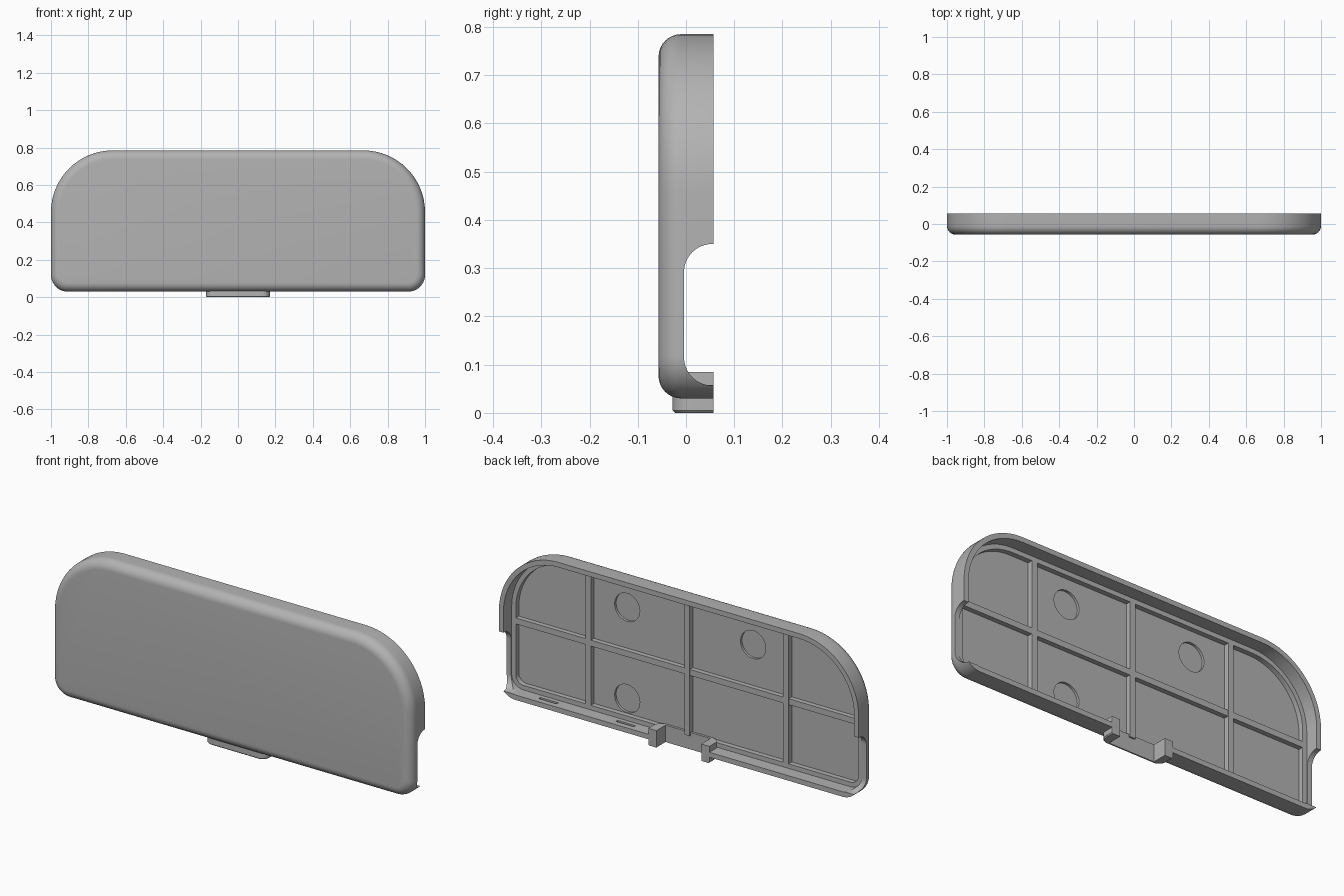
import bpy, bmesh, math
from mathutils import Matrix

cube = bpy.data.objects.get("Cube")
if cube:
    bpy.data.objects.remove(cube, do_unlink=True)

grey = bpy.data.materials.new("plain grey")
grey.use_nodes = True
colour = (0.45, 0.45, 0.45, 1)
grey.diffuse_color = colour
grey.node_tree.nodes["Principled BSDF"].inputs["Base Color"].default_value = colour

BOTTOM, TOP = 0.03, 0.785
LEDGE, FLOOR = -0.008, -0.033


def rounded_rect(x0, x1, z0, z1, r_low, r_high, steps=16):
    """Counter-clockwise outline with separate lower and upper corner radii."""
    corners = [(x1 - r_low, z0 + r_low, r_low, -90), (x1 - r_high, z1 - r_high, r_high, 0),
               (x0 + r_high, z1 - r_high, r_high, 90), (x0 + r_low, z0 + r_low, r_low, 180)]
    points = []
    for cx, cz, r, start in corners:
        for i in range(steps + 1):
            a = math.radians(start + 90 * i / steps)
            points.append((cx + r * math.cos(a), cz + r * math.sin(a)))
    return points


def loft(name, rings):
    """Skin matching rings of 3D points and cap both ends."""
    bm = bmesh.new()
    loops = [[bm.verts.new(p) for p in ring] for ring in rings]
    n = len(loops[0])
    for a, b in zip(loops, loops[1:]):
        for i in range(n):
            j = (i + 1) % n
            bm.faces.new((a[i], a[j], b[j], b[i]))
    bm.faces.new(loops[0])
    bm.faces.new(loops[-1])
    bmesh.ops.recalc_face_normals(bm, faces=bm.faces)
    return make(name, bm)


def make(name, bm):
    mesh = bpy.data.meshes.new(name)
    bm.to_mesh(mesh)
    bm.free()
    mesh.materials.append(grey)
    obj = bpy.data.objects.new(name, mesh)
    bpy.context.collection.objects.link(obj)
    return obj


def box(name, x0, x1, y0, y1, z0, z1):
    bm = bmesh.new()
    bmesh.ops.create_cube(bm, size=1)
    for v in bm.verts:
        v.co = ((x0, x1)[v.co.x > 0], (y0, y1)[v.co.y > 0], (z0, z1)[v.co.z > 0])
    return make(name, bm)


def cut(target, cutter):
    mod = target.modifiers.new(cutter.name, "BOOLEAN")
    mod.operation, mod.solver, mod.object = "DIFFERENCE", "EXACT", cutter
    bpy.context.view_layer.objects.active = target
    bpy.ops.object.modifier_apply(modifier=mod.name)
    bpy.data.objects.remove(cutter, do_unlink=True)


def smooth(obj):
    bpy.ops.object.select_all(action="DESELECT")
    obj.select_set(True)
    bpy.context.view_layer.objects.active = obj
    bpy.ops.object.shade_smooth_by_angle(angle=math.radians(30))


# Hollow shell: rounded front edge, outer lip, inner ledge and pocket floor
soft = 0.047
profile = []
for i in range(9):
    a = math.radians(90 * i / 8)
    profile.append((-0.057 + soft * (1 - math.cos(a)), soft * (1 - math.sin(a))))
profile += [(0.057, 0), (0.057, 0.025), (LEDGE, 0.025), (LEDGE, 0.048), (FLOOR, 0.048)]
rings = []
for y, inset in profile:
    outline = rounded_rect(-1 + inset, 1 - inset, BOTTOM + inset, TOP - inset,
                           0.09 - inset, 0.33 - inset)
    rings.append([(x, y, z) for x, z in outline])
shell = loft("shell", rings)

# Rounded openings through the lip on both sides
slot = rounded_rect(-0.004, 0.2, 0.057, 0.35, 0.058, 0.058)
for side in (-1, 1):
    cut(shell, loft("side_opening", [[(side * x, y, z) for y, z in slot] for x in (0.93, 1.1)]))

# Shallow round pockets in the floor
for x, z in ((0.35, 0.61), (-0.35, 0.61), (0.35, 0.152)):
    bm = bmesh.new()
    bmesh.ops.create_cone(bm, cap_ends=True, segments=40, radius1=0.07, radius2=0.07, depth=0.024,
                          matrix=Matrix.Translation((x, FLOOR, z)) @ Matrix.Rotation(math.pi / 2, 4, "X"))
    cut(shell, make("round_pocket", bm))

# Latch slots in the bottom lip
for x in (0.32, 0.75):
    cut(shell, box("latch_slot", x - 0.05, x + 0.05, 0.014, 0.028, 0.045, 0.07))

# Cable passage through the bottom wall
cut(shell, box("passage", -0.125, 0.125, -0.016, 0.1, -0.05, 0.1))
smooth(shell)

# Cable guide below the shell: U-shaped plan with rounded front corners
plan = rounded_rect(-0.17, 0.17, -0.028, 0.057, 0.04, 0.0005, 8)
small = rounded_rect(-0.165, 0.165, -0.023, 0.057, 0.035, 0.0005, 8)
guide = loft("cable_guide", [[(x, y, z) for x, y in p]
                             for p, z in ((small, 0), (plan, 0.005), (plan, 0.085))])
cut(guide, box("guide_channel", -0.125, 0.125, -0.016, 0.1, -0.05, 0.2))
smooth(guide)

# Stiffening ribs
for name, x in (("left_rib", 0.55), ("middle_rib", 0), ("right_rib", -0.55)):
    box(name, x - 0.015, x + 0.015, FLOOR - 0.003, LEDGE, 0.07, TOP - 0.04)
box("cross_rib", -0.96, 0.96, FLOOR - 0.003, LEDGE - 0.001, 0.375, 0.405)
